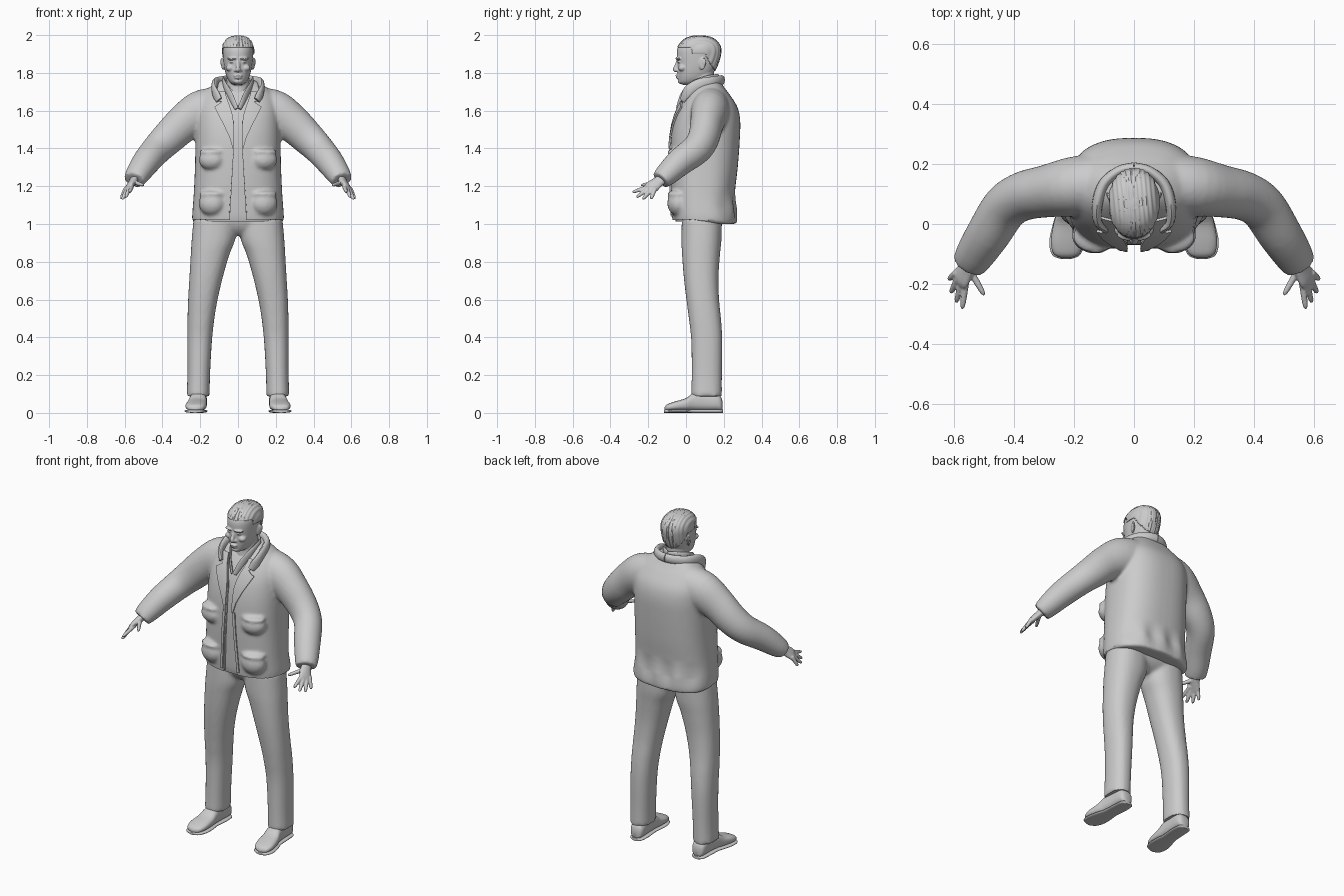
import bpy, bmesh, math
from mathutils import Vector, Matrix
from mathutils.bvhtree import BVHTree

if "Cube" in bpy.data.objects:
    bpy.data.objects.remove(bpy.data.objects["Cube"])

grey = bpy.data.materials.new("plain_grey")
grey.diffuse_color = (0.6, 0.6, 0.6, 1)
grey.use_nodes = True
grey.node_tree.nodes["Principled BSDF"].inputs["Base Color"].default_value = grey.diffuse_color


def make(name, verts, faces):
    me = bpy.data.meshes.new(name)
    me.from_pydata(verts, [], faces)
    bm = bmesh.new()
    bm.from_mesh(me)
    bmesh.ops.recalc_face_normals(bm, faces=bm.faces)
    bm.to_mesh(me)
    bm.free()
    me.materials.append(grey)
    ob = bpy.data.objects.new(name, me)
    bpy.context.collection.objects.link(ob)
    return ob


def dense(rows, k):
    """Smooth curve through rows of numbers."""
    out = []
    for i in range(len(rows) - 1):
        a, b, c, d = (rows[max(0, min(len(rows) - 1, i + j))] for j in (-1, 0, 1, 2))
        for s in range(k):
            t = s / k
            out.append([0.5 * (2 * q + (r - p) * t + (2 * p - 5 * q + 4 * r - w) * t * t
                        + (3 * q - p - 3 * r + w) * t ** 3) for p, q, r, w in zip(a, b, c, d)])
    return out + [list(rows[-1])]


def loft(name, rings, n=32, power=2.0):
    """Rings are (centre, U, V); closed at both ends."""
    verts, faces = [], []
    for c, u, v in rings:
        for i in range(n):
            a = 2 * math.pi * i / n
            x, y = math.cos(a), math.sin(a)
            verts.append(c + u * math.copysign(abs(x) ** (2 / power), x)
                         + v * math.copysign(abs(y) ** (2 / power), y))
    for r in range(len(rings) - 1):
        for i in range(n):
            j = (i + 1) % n
            faces.append((r * n + i, r * n + j, (r + 1) * n + j, (r + 1) * n + i))
    last = (len(rings) - 1) * n
    faces += [tuple(range(n))[::-1], tuple(range(last, last + n))]
    return make(name, verts, faces)


def stack(name, rows, power=2.0, n=48, k=4, grow=0.0):
    """Rows are (z, centre x, half width, front y, back y)."""
    return loft(name, [(Vector((cx, (f + b) / 2, z)), Vector((rx + grow, 0, 0)),
                        Vector((0, (b - f) / 2 + grow, 0)))
                       for z, cx, rx, f, b in dense(rows, k)], n, power)


def tube(name, pts, side=(0, 0, 1), n=16, k=4):
    """Points are (x, y, z, radius along side, radius across)."""
    d = dense(pts, k)
    rings = []
    for i, p in enumerate(d):
        t = (Vector(d[min(i + 1, len(d) - 1)][:3]) - Vector(d[max(i - 1, 0)][:3])).normalized()
        v = t.cross(Vector(side)).normalized()
        rings.append((Vector(p[:3]), v.cross(t) * p[3], v * p[4]))
    return loft(name, rings, n)


def ball(name, loc, size, rot=0.0):
    bm = bmesh.new()
    bmesh.ops.create_uvsphere(bm, u_segments=20, v_segments=12, radius=1)
    m = Matrix.Translation(loc) @ Matrix.Rotation(rot, 4, 'Z') @ Matrix.Diagonal((*size, 1))
    bmesh.ops.transform(bm, matrix=m, verts=bm.verts)
    ob = make(name, [], [])
    bm.to_mesh(ob.data)
    bm.free()
    return ob


def apply(ob):
    me = bpy.data.meshes.new_from_object(ob.evaluated_get(bpy.context.evaluated_depsgraph_get()))
    ob.modifiers.clear()
    ob.data = me
    return ob


def fuse(name, parts, voxel, smooth):
    """Join parts into one soft skin."""
    verts, faces = [], []
    for p in parts:
        o = len(verts)
        verts += [v.co.copy() for v in p.data.vertices]
        faces += [[i + o for i in f.vertices] for f in p.data.polygons]
        bpy.data.objects.remove(p)
    ob = make(name, verts, faces)
    ob.modifiers.new("skin", 'REMESH').voxel_size = voxel
    sm = ob.modifiers.new("soft", 'SMOOTH')
    sm.iterations, sm.factor = smooth, 0.5
    apply(ob)
    ob.data.materials.clear()
    ob.data.materials.append(grey)
    return ob


def mir(s, pts):
    return [(s * p[0], *p[1:]) for p in pts]


SIDES = (-1, 1)

# Jacket: body, sleeves and pocket bulges fused into one skin
body = [(1.0, 0, .238, -.068, .266), (1.04, 0, .243, -.075, .268), (1.15, 0, .235, -.08, .258),
        (1.3, 0, .228, -.085, .274), (1.45, 0, .225, -.08, .285), (1.55, 0, .222, -.062, .287),
        (1.62, 0, .215, -.035, .272), (1.68, 0, .19, 0, .235), (1.72, 0, .155, .03, .205),
        (1.75, 0, .11, .055, .185), (1.76, 0, .09, .065, .178)]
parts = [stack("body", body, 2.5)]
for s in SIDES:
    parts.append(tube("sleeve", mir(s, [
        (.11, .135, 1.61, .115, .10), (.2, .125, 1.59, .115, .10), (.29, .11, 1.53, .1, .088),
        (.37, .093, 1.455, .09, .082), (.43, .055, 1.395, .082, .078), (.485, -.03, 1.33, .074, .074),
        (.53, -.1, 1.265, .062, .066), (.55, -.135, 1.232, .05, .058)]), n=28))
    for z, h in ((1.34, .055), (1.11, .065)):
        parts.append(ball("pocket", (s * .14, -.048, z), (.07, .05, h), s * .25))
        parts.append(ball("flap", (s * .14, -.052, z + h * .75), (.068, .045, .018), s * .25))
jacket = fuse("jacket", parts, .0095, 5)
# Gathered cloth folds along the hem
for v in jacket.data.vertices:
    f = max(0, 1 - abs(v.co.z - 1.09) / .1)
    if abs(v.co.x) < .26 and v.co.y > .1:
        v.co.y += .007 * f * math.sin(v.co.x * 48 + 1)
    if v.co.z < 1.02:
        v.co.z += .025 * max(0, min(1, (.2 - v.co.y) / .25))
skin = BVHTree.FromPolygons([v.co.copy() for v in jacket.data.vertices],
                            [list(p.vertices) for p in jacket.data.polygons])


def plate(name, rows, lift, thick, n=8):
    """Cloth strip laid on the jacket front; rows are (z, inner x, outer x)."""
    verts = []
    for z, a, b in rows:
        for i in range(n + 1):
            x = a + (b - a) * i / n
            hit = skin.ray_cast(Vector((x, -1, z)), Vector((0, 1, 0)))[0]
            verts.append((x, (hit.y if hit else .05) - lift, z))
    w = n + 1
    ob = make(name, verts, [(r * w + i, r * w + i + 1, r * w + w + i + 1, r * w + w + i)
                            for r in range(len(rows) - 1) for i in range(n)])
    sol = ob.modifiers.new("cloth", 'SOLIDIFY')
    sol.thickness, sol.offset = thick, 0
    return apply(ob)


# Lapels, with a notch below the collar
for s in SIDES:
    lap = [(1.40, .022, .028), (1.46, .021, .045), (1.53, .022, .078), (1.58, .03, .105), (1.62, .042, .125),
           (1.628, .045, .108), (1.645, .052, .086), (1.655, .055, .105), (1.67, .06, .124), (1.7, .068, .13)]
    plate("lapel", [(z, s * a, s * b) for z, a, b in lap], .007, .009)
    # Button band beside the opening
    plate("front_band", [(1.04 + .04 * i, s * (.048 - .0028 * i), s * (.062 - .0026 * i))
                         for i in range(10)], .003, .008, 2)

# Opening cut in the jacket front
edge = [(.05, .9), (.022, 1.4), (.022, 1.54), (.045, 1.62), (.075, 1.74), (.075, 1.85)]
loop = edge + [(-x, z) for x, z in reversed(edge)]
m = len(loop)
cutter = make("opening_cutter", [(x, y, z) for y in (-.3, .07) for x, z in loop],
              [tuple(range(m)), tuple(range(m, 2 * m))]
              + [(i, (i + 1) % m, m + (i + 1) % m, m + i) for i in range(m)])
cutter.hide_render = True
cut = jacket.modifiers.new("opening", 'BOOLEAN')
cut.operation, cut.object, cut.solver = 'DIFFERENCE', cutter, 'EXACT'
apply(jacket)
bpy.data.objects.remove(cutter)

# Shirt under the jacket
stack("shirt", [(z + .012, cx, rx - .03, f + .014, b - .03) for z, cx, rx, f, b in body[:9]], 2.5)
for s in SIDES:
    tube("shirt_collar", mir(s, [(.008, -.045, 1.61, .012, .006), (.04, -.015, 1.68, .02, .006),
                                 (.07, .04, 1.735, .022, .007), (.07, .11, 1.765, .02, .007),
                                 (0, .17, 1.775, .02, .007)]))
    # Jacket collar folded around the neck
    tube("collar", mir(s, [(.1, -.018, 1.655, .02, .01), (.122, .01, 1.7, .03, .014),
                           (.122, .07, 1.735, .034, .018), (.1, .135, 1.75, .03, .018),
                           (.05, .178, 1.76, .026, .016), (0, .19, 1.762, .026, .016)]))

# Trousers: seat and legs fused
parts = [stack("seat", [(.94, 0, .05, .03, .13), (.97, 0, .15, 0, .17), (1.02, 0, .215, -.02, .195),
                        (1.1, 0, .2, -.02, .2)], 2.4)]
for s in SIDES:
    parts.append(stack("leg", [(z, s * (a + b) / 2, (b - a) / 2, f, k) for z, a, b, f, k in (
        (.088, .15, .272, .028, .19), (.2, .148, .268, .03, .19), (.38, .138, .268, .028, .192),
        (.5, .125, .267, .015, .185), (.6, .108, .264, .002, .175), (.72, .08, .257, -.012, .172),
        (.84, .045, .25, -.021, .18), (.92, .015, .245, -.024, .188), (1.03, .01, .235, -.022, .19))], 2.3))
fuse("trousers", parts, .011, 3)

# Shoes: lofted uppers on flat soles
for s in SIDES:
    def shoe(name, rows):
        # Rows are (y, centre x, half width, bottom, top)
        loft(name, [(Vector((s * cx, y, (lo + hi) / 2)), Vector((w, 0, 0)), Vector((0, 0, (hi - lo) / 2)))
                    for y, cx, w, lo, hi in dense(rows, 4)], 28, 2.6)
    shoe("shoe", [(-.113, .226, .015, .016, .03), (-.1, .226, .042, .012, .045), (-.06, .223, .055, .012, .06),
                  (0, .217, .052, .012, .078), (.04, .212, .046, .012, .105), (.1, .208, .042, .012, .11),
                  (.16, .206, .042, .012, .105), (.185, .206, .034, .012, .085), (.193, .206, .015, .02, .06)])
    shoe("sole", [(-.117, .227, .015, 0, .016), (-.104, .227, .046, 0, .018), (-.06, .223, .06, 0, .018),
                  (0, .217, .054, 0, .018), (.05, .212, .044, 0, .018), (.12, .207, .045, 0, .018),
                  (.18, .206, .04, 0, .018), (.197, .206, .018, 0, .018)])

# Hands: palm, four fingers and thumb
for s in SIDES:
    parts = [tube("palm", mir(s, [(.545, -.115, 1.245, .024, .03), (.556, -.145, 1.225, .02, .032),
                                  (.577, -.18, 1.197, .016, .04), (.583, -.196, 1.183, .011, .034)]),
                  side=(s * .8, -.1, .6))]
    for base, tip in (((.563, -.2, 1.197), (.574, -.284, 1.168)), ((.577, -.2, 1.187), (.594, -.262, 1.141)),
                      ((.59, -.186, 1.18), (.612, -.23, 1.13)), ((.597, -.166, 1.182), (.619, -.185, 1.132)),
                      ((.548, -.155, 1.22), (.5, -.238, 1.205))):
        a, b = Vector(base), Vector(tip)
        a -= (b - a) * .15
        parts.append(tube("finger", mir(s, [(*a.lerp(b, t), r, r) for t, r in (
            (0, .012), (.5, .011), (.85, .009), (1, .005))]), side=(1, .3, .2), n=12))
    fuse("hand", parts, .0045, 2)

# Head: skull, neck, features and ears fused
skull = [(1.737, 0, .022, -.02, .05), (1.75, 0, .042, -.037, .09), (1.775, 0, .058, -.042, .125),
         (1.81, 0, .069, -.045, .15), (1.85, 0, .076, -.045, .168), (1.89, 0, .08, -.049, .179),
         (1.925, 0, .081, -.046, .182), (1.955, 0, .074, -.03, .172), (1.977, 0, .058, -.005, .148),
         (1.989, 0, .038, .025, .118), (1.994, 0, .012, .055, .085)]
parts = [stack("skull", skull, 2.2),
         tube("neck", [(0, .085, 1.62, .09, .085), (0, .085, 1.7, .068, .066), (0, .085, 1.77, .064, .06),
                       (0, .09, 1.84, .06, .055)], side=(0, 1, 0), n=28),
         tube("nose", [(0, -.044, 1.87, .005, .008), (0, -.052, 1.84, .008, .011),
                       (0, -.059, 1.818, .011, .013), (0, -.05, 1.808, .006, .009)], side=(0, 1, 0)),
         ball("upper_lip", (0, -.044, 1.786), (.024, .012, .006)),
         ball("lower_lip", (0, -.041, 1.774), (.021, .012, .006)),
         ball("chin", (0, -.03, 1.756), (.024, .014, .014))]
for s in SIDES:
    parts += [ball("brow", (s * .032, -.042, 1.876), (.028, .012, .007), s * .3),
              ball("cheek", (s * .042, -.02, 1.826), (.024, .022, .018)),
              ball("nostril", (s * .013, -.046, 1.813), (.009, .011, .008)),
              ball("eyelid", (s * .032, -.037, 1.858), (.015, .01, .006)),
              ball("ear", (s * .08, .085, 1.848), (.007, .02, .032), s * -.35),
              ball("ear_rim", (s * .086, .094, 1.858), (.006, .014, .022), s * -.35)]
fuse("head", parts, .0042, 3)

# Hair: ridged cap cut along the hairline
hair = stack("hair", skull, 2.2, n=96, k=6, grow=.004)
bm = bmesh.new()
bm.from_mesh(hair.data)


def hairline(y):
    return 1.938 if y < .03 else (1.9 if y < .1 else 1.90 - (y - .1) * 1.6)


low = [f for f in bm.faces if f.calc_center_median().z < hairline(f.calc_center_median().y)]
bmesh.ops.delete(bm, geom=low, context='FACES')
for v in bm.verts:
    up = max(0, v.co.z - 1.96) / .034
    v.co.z += .0035 * up
    v.co += v.normal * .0016 * math.sin(v.co.x * 420 + v.co.y * 40)
bm.to_mesh(hair.data)
bm.free()
hair.modifiers.new("strands", 'SOLIDIFY').thickness = .006

# Smooth shading with sharp creases kept
bpy.ops.object.select_all(action='SELECT')
bpy.context.view_layer.objects.active = hair
bpy.ops.object.shade_smooth_by_angle(angle=math.radians(40))
